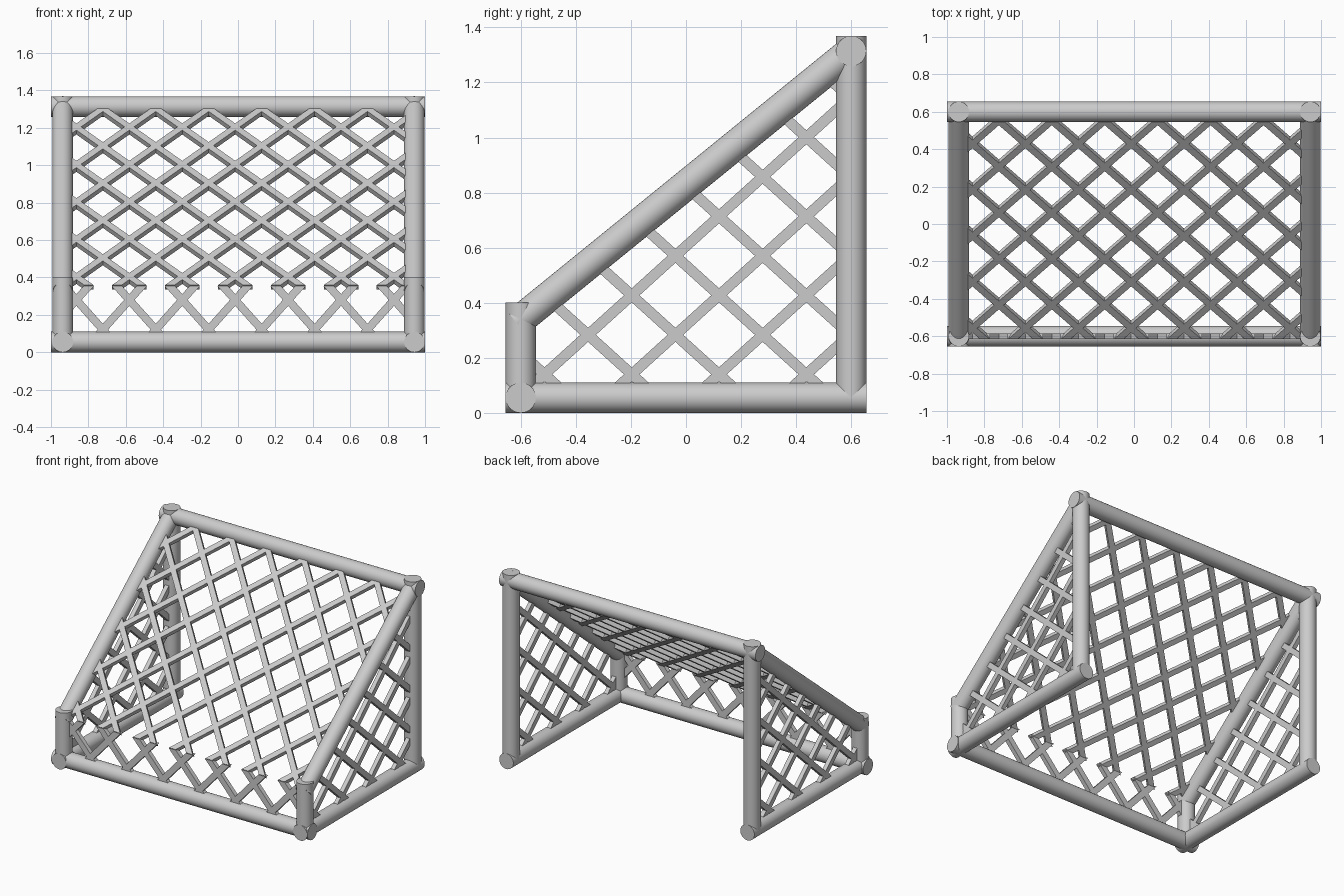
import bpy, bmesh, math
from mathutils import Vector

cube = bpy.data.objects.get("Cube")
if cube:
    bpy.data.objects.remove(cube, do_unlink=True)

GREY = (0.6, 0.6, 0.6, 1)
grey = bpy.data.materials.new("light grey")
grey.use_nodes = True
grey.diffuse_color = GREY
grey.node_tree.nodes["Principled BSDF"].inputs["Base Color"].default_value = GREY

R = 0.055            # pipe radius
X, Y = 0.94, 0.6     # pipe centre lines
LOW, HIGH = 0.34, 1.314  # ends of the slope
CELL_X, CELL = 0.283, 0.317  # net cell across and along


def finish(bm, name, smooth):
    mesh = bpy.data.meshes.new(name)
    bm.to_mesh(mesh)
    bm.free()
    mesh.materials.append(grey)
    if smooth:
        mesh.polygons.foreach_set("use_smooth", [True] * len(mesh.polygons))
        mesh.set_sharp_from_angle(angle=math.radians(40))
    bpy.context.collection.objects.link(bpy.data.objects.new(name, mesh))


def pipe(name, a, b):
    a, b = Vector(a), Vector(b)
    bm = bmesh.new()
    bmesh.ops.create_cone(bm, cap_ends=True, segments=32, radius1=R, radius2=R,
                          depth=(b - a).length)
    bm.transform((b - a).to_track_quat('Z', 'Y').to_matrix().to_4x4())
    bmesh.ops.translate(bm, verts=bm.verts, vec=(a + b) / 2)
    finish(bm, name, True)


def net(name, origin, u, v, outline, cross, pitch, width, thick=0.03):
    """Diagonal lattice in the plane of u and v, trimmed to a convex
    counter-clockwise outline."""
    origin, u, v = Vector(origin), Vector(u).normalized(), Vector(v).normalized()
    n = u.cross(v)
    bm = bmesh.new()
    for k in range(-12, 13):
        centre = origin + u * (cross[0] + k * pitch[0]) + v * cross[1]
        for side in (-1, 1):
            along = (u * pitch[0] + v * pitch[1] * side).normalized()
            across = n.cross(along)
            verts = bmesh.ops.create_cube(bm, size=1)["verts"]
            for p in verts:
                c = p.co.copy()
                p.co = centre + along * c.x * 6 + across * c.y * width + n * c.z * thick
    # Trim the strips along every side of the outline
    for p, q in zip(outline, outline[1:] + outline[:1]):
        a = origin + u * p[0] + v * p[1]
        b = origin + u * q[0] + v * q[1]
        cut = bmesh.ops.bisect_plane(
            bm, geom=bm.verts[:] + bm.edges[:] + bm.faces[:], dist=1e-6,
            plane_co=a, plane_no=(b - a).cross(n), clear_outer=True)
        edges = [e for e in cut["geom_cut"] if isinstance(e, bmesh.types.BMEdge)]
        bmesh.ops.holes_fill(bm, edges=edges, sides=0)
    bmesh.ops.recalc_face_normals(bm, faces=bm.faces[:])
    finish(bm, name, False)


# Cross bars
pipe("front_bottom_bar", (-1, -Y, R), (1, -Y, R))
pipe("top_bar", (-1, Y, HIGH), (1, Y, HIGH))

# Side frames and side nets
slope = Vector((0, 2 * Y, HIGH - LOW))
rise = slope.normalized()
side_outline = [(-Y, R), (Y, R), (Y, HIGH), (-Y, LOW)]
for label, x in (("left", X + 0.003), ("right", 0.003 - X)):
    low, high = Vector((x, -Y, LOW)), Vector((x, Y, HIGH))
    pipe(label + "_bottom_bar", (x, -Y - R, R), (x, Y + R, R))
    pipe(label + "_back_post", (x, Y, R), (x, Y, HIGH + R))
    pipe(label + "_front_post", (x, -Y, R), (x, -Y, 0.4))
    pipe(label + "_sloped_bar", low - rise * 0.02, high + rise * 0.02)
    net(label + "_net", (x, 0, 0), (0, 1, 0), (0, 0, 1), side_outline,
        (0.12, 0.14), (CELL, 0.287), 0.038)

# Low front net
net("front_net", (0, -Y, 0), (1, 0, 0), (0, 0, 1),
    [(-X, R), (X, R), (X, 0.355), (-X, 0.355)], (-0.015, 0.28), (CELL_X, CELL), 0.042)

# Sloped net, set slightly outside the bar centre lines
outward = Vector((1, 0, 0)).cross(rise) * 0.01
net("sloped_net", Vector((0, -Y, LOW)) + outward, (1, 0, 0), slope,
    [(-X, 0), (X, 0), (X, slope.length - 0.02), (-X, slope.length - 0.02)],
    (-0.015, 0.075), (CELL_X, CELL), 0.038)
